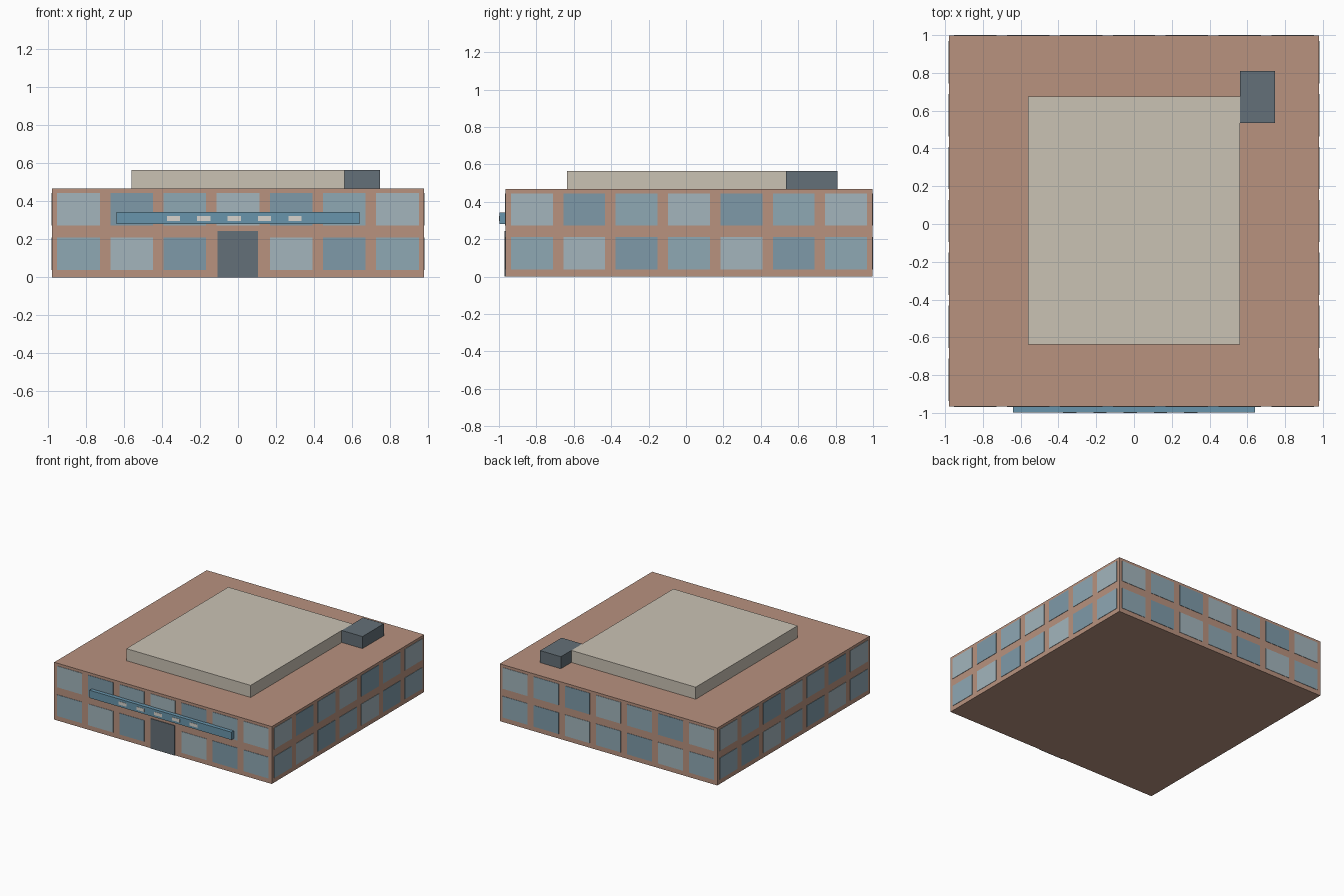
import bpy

if "Cube" in bpy.data.objects:
    bpy.data.objects.remove(bpy.data.objects["Cube"])

def lin(c):
    c /= 255
    return c / 12.92 if c <= 0.04045 else ((c + 0.055) / 1.055) ** 2.4

def material(name, r, g, b):
    m = bpy.data.materials.new(name)
    m.diffuse_color = (lin(r), lin(g), lin(b), 1)
    m.use_nodes = True
    m.node_tree.nodes["Principled BSDF"].inputs["Base Color"].default_value = m.diffuse_color
    return m

BRICK = material("brick", 184, 146, 127)
STONE = material("stone", 202, 194, 180)
SLATE = material("slate", 100, 112, 120)
BLUE = material("sign_blue", 105, 149, 172)
PALE = material("pale", 215, 212, 205)
GLASS = [material("glass_mid", 143, 168, 180),
         material("glass_light", 163, 181, 188),
         material("glass_dark", 126, 154, 169)]

def box(name, x, y, z, mat):
    """Box from (min, max) pairs."""
    bpy.ops.mesh.primitive_cube_add(
        size=1, location=[(a + b) / 2 for a, b in (x, y, z)])
    ob = bpy.context.object
    ob.name = name
    ob.scale = [b - a for a, b in (x, y, z)]
    bpy.ops.object.transform_apply(location=False, rotation=False, scale=True)
    ob.data.materials.append(mat)
    return ob

# Main block
X, Y0, Y1, H = 0.98, -0.965, 0.997, 0.467
box("building_body", (-X, X), (Y0, Y1), (0, H), BRICK)

# Rooftop storey and plant unit
box("roof_block", (-0.56, 0.56), (-0.637, 0.675), (H, 0.565), STONE)
box("roof_unit", (0.56, 0.747), (0.535, 0.81), (H, 0.565), SLATE)

# Windows: seven bays, two floors, on all four walls
N, T = 7, 0.003
YC = (Y0 + Y1) / 2
BAY = 2 * X / N
for row, z in enumerate(((0.038, 0.211), (0.272, 0.445))):
    for i in range(N):
        glass = GLASS[(i + row) % 3]
        c = (i - (N - 1) / 2) * BAY
        span = (c - 0.4 * BAY, c + 0.4 * BAY)
        side = (span[0] + YC, span[1] + YC)
        tag = f"{row}_{i}"
        if not (row == 0 and i == N // 2):
            box("front_window_" + tag, span, (Y0 - T, Y0 + T), z, glass)
        box("back_window_" + tag, span, (Y1 - T, Y1 + T), z, glass)
        box("right_window_" + tag, (X - T, X + T), side, z, glass)
        box("left_window_" + tag, (-X - T, -X + T), side, z, glass)

# Entrance door
box("front_door", (-0.108, 0.106), (Y0 - 0.005, Y0 + T), (0, 0.243), SLATE)

# Fascia board with blank pale panels
box("fascia_board", (-0.64, 0.64), (-0.998, Y0), (0.28, 0.343), BLUE)
for k in range(5):
    x = -0.34 + 0.16 * k
    box(f"fascia_panel_{k}", (x - 0.035, x + 0.035),
        (-1.0, -0.99), (0.298, 0.324), PALE)
